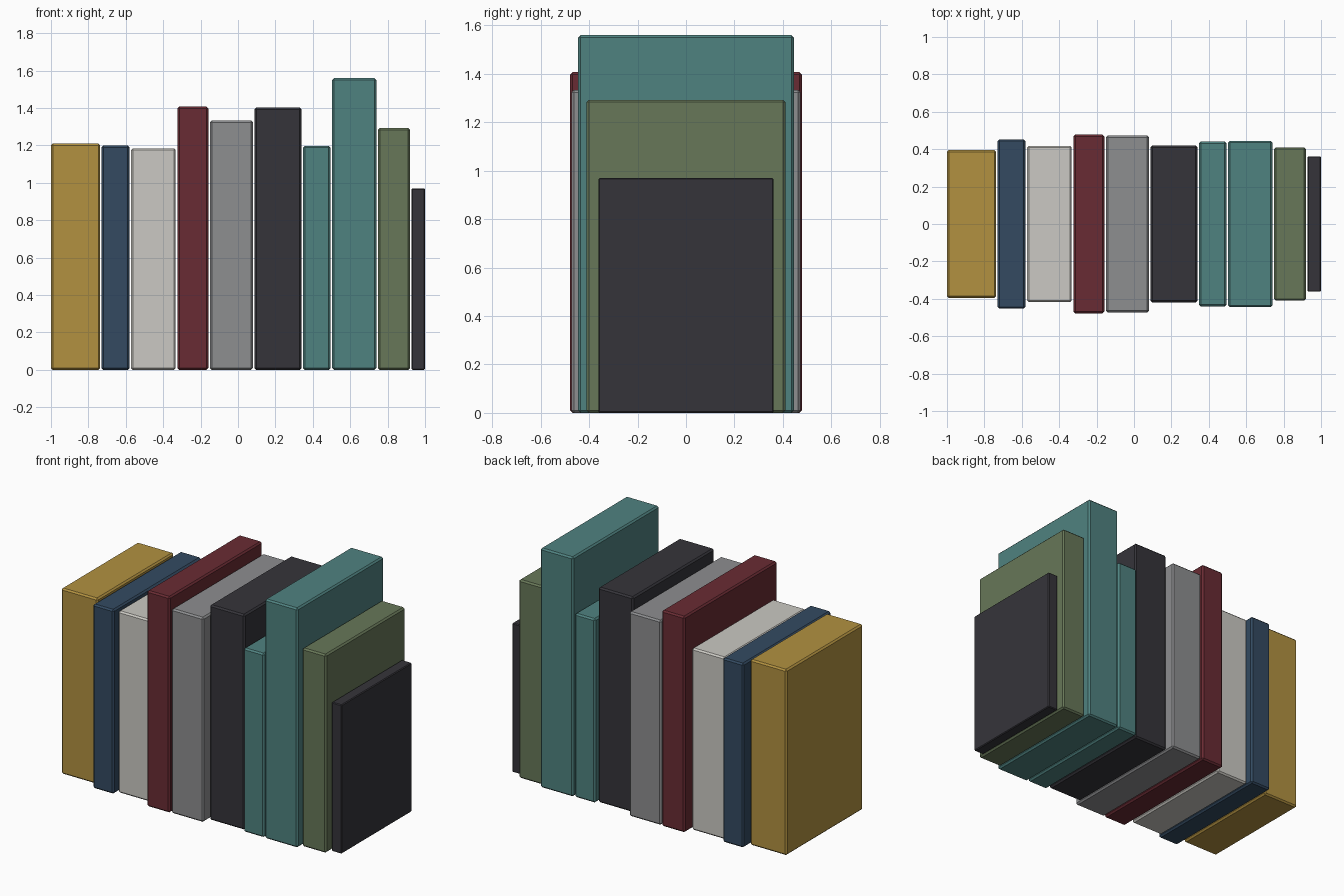
import bpy
import bmesh

if "Cube" in bpy.data.objects:
    bpy.data.objects.remove(bpy.data.objects["Cube"], do_unlink=True)


def linear(c):
    c /= 255
    return c / 12.92 if c <= 0.04045 else ((c + 0.055) / 1.055) ** 2.4


def make_material(name, rgb):
    mat = bpy.data.materials.new(name)
    mat.use_nodes = True
    colour = (*[linear(c) for c in rgb], 1)
    mat.diffuse_color = colour
    mat.node_tree.nodes["Principled BSDF"].inputs["Base Color"].default_value = colour
    return mat


MATERIALS = {name: make_material(name, rgb) for name, rgb in {
    "gold": (178, 145, 64),
    "navy": (51, 74, 97),
    "ivory": (203, 201, 195),
    "maroon": (105, 43, 51),
    "grey": (141, 142, 144),
    "charcoal": (53, 52, 58),
    "teal": (79, 130, 128),
    "olive": (103, 119, 88),
}.items()}


def make_book(name, colour, left, right, half_depth, height, bevel=0.01):
    """Closed book: a box standing on the ground with chamfered edges."""
    bm = bmesh.new()
    bmesh.ops.create_cube(bm, size=1)
    bmesh.ops.scale(bm, vec=(right - left, 2 * half_depth, height), verts=bm.verts)
    bmesh.ops.bevel(bm, geom=bm.edges[:], offset=bevel, segments=1,
                    affect='EDGES', clamp_overlap=True)
    mesh = bpy.data.meshes.new(name)
    bm.to_mesh(mesh)
    bm.free()
    mesh.materials.append(MATERIALS[colour])
    book = bpy.data.objects.new(name, mesh)
    book.location = ((left + right) / 2, 0, height / 2)
    bpy.context.collection.objects.link(book)


# Row of books: name, colour, left x, right x, half depth, height
BOOKS = [
    ("gold_book", "gold", -1.0, -0.737, 0.395, 1.21),
    ("navy_book", "navy", -0.73, -0.58, 0.453, 1.2),
    ("ivory_book", "ivory", -0.572, -0.333, 0.418, 1.185),
    ("maroon_book", "maroon", -0.324, -0.158, 0.478, 1.407),
    ("grey_book", "grey", -0.15, 0.08, 0.473, 1.333),
    ("thick_charcoal_book", "charcoal", 0.088, 0.34, 0.42, 1.402),
    ("short_teal_book", "teal", 0.347, 0.495, 0.441, 1.198),
    ("tall_teal_book", "teal", 0.503, 0.74, 0.445, 1.56),
    ("olive_book", "olive", 0.748, 0.92, 0.41, 1.293),
]
for book in BOOKS:
    make_book(*book)

# Thin book at the end of the row, with finer edges
make_book("thin_charcoal_book", "charcoal", 0.928, 1.0, 0.362, 0.97, bevel=0.005)
